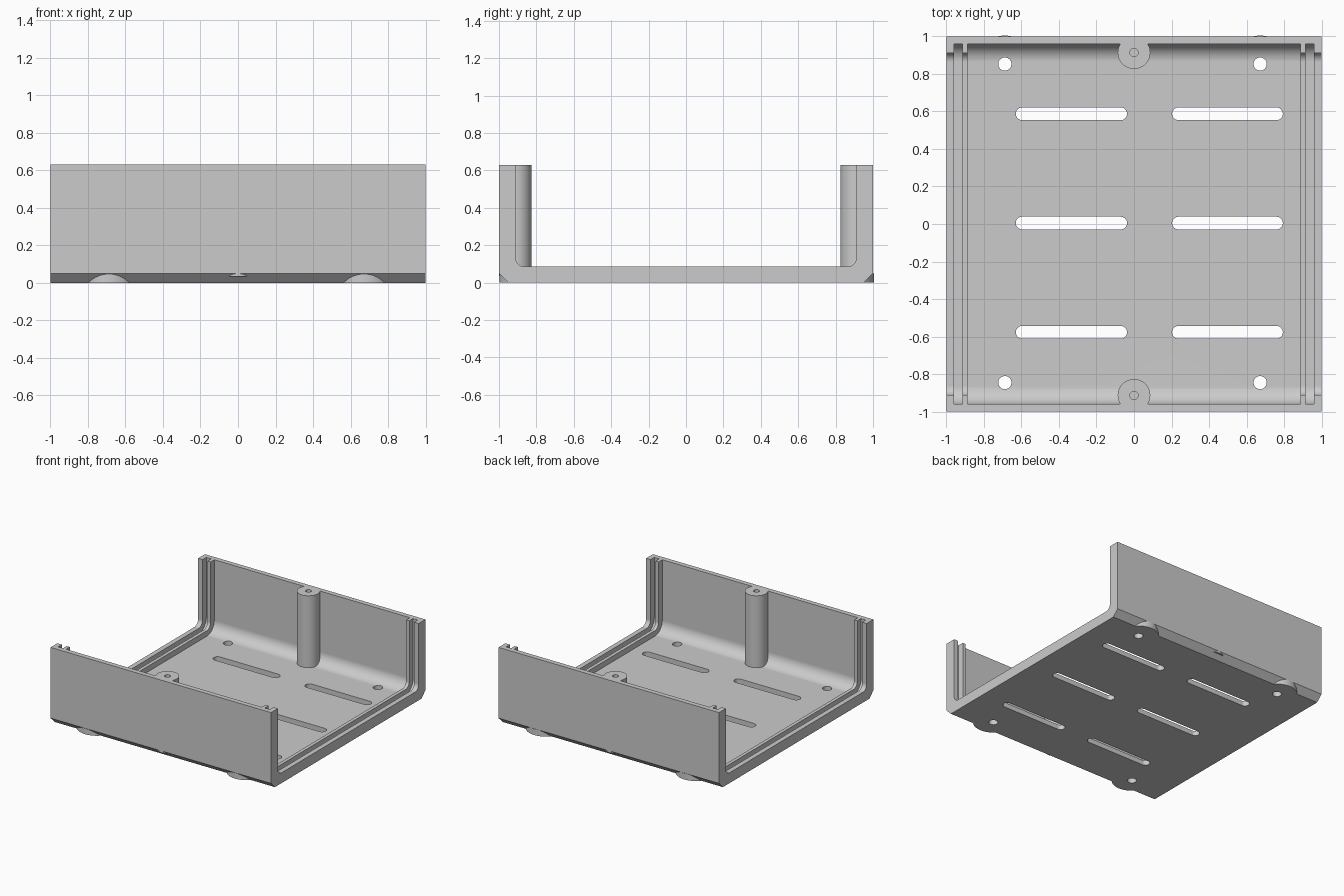
import bpy, bmesh
from math import cos, sin, pi, radians
from mathutils import Vector

cube = bpy.data.objects.get("Cube")
if cube:
    bpy.data.objects.remove(cube, do_unlink=True)

grey = bpy.data.materials.new("grey_plastic")
grey.use_nodes = True
COLOUR = (0.6, 0.6, 0.6, 1)
grey.diffuse_color = COLOUR
for node in grey.node_tree.nodes:
    if node.type == 'BSDF_PRINCIPLED':
        node.inputs["Base Color"].default_value = COLOUR

HEIGHT = 0.63


def prism(name, outline, low, high, axis):
    """Extrude an outline: (y, z) points along X, or (x, y) points along Z."""
    bm = bmesh.new()
    place = (lambda a, b: (low, a, b)) if axis == 'X' else (lambda a, b: (a, b, low))
    face = bm.faces.new([bm.verts.new(place(a, b)) for a, b in outline])
    out = bmesh.ops.extrude_face_region(bm, geom=[face])
    shift = Vector((high - low, 0, 0)) if axis == 'X' else Vector((0, 0, high - low))
    moved = [v for v in out["geom"] if isinstance(v, bmesh.types.BMVert)]
    bmesh.ops.translate(bm, verts=moved, vec=shift)
    bmesh.ops.recalc_face_normals(bm, faces=bm.faces[:])
    mesh = bpy.data.meshes.new(name)
    bm.to_mesh(mesh)
    bm.free()
    mesh.materials.append(grey)
    obj = bpy.data.objects.new(name, mesh)
    bpy.context.collection.objects.link(obj)
    return obj


def arc(cx, cy, r, start, end, steps):
    angles = [radians(start + (end - start) * i / steps) for i in range(steps + 1)]
    return [(cx + r * cos(a), cy + r * sin(a)) for a in angles]


def cylinder(name, x, y, r, low, high, sides=48):
    return prism(name, arc(x, y, r, 0, 360, sides)[:-1], low, high, 'Z')


def cavity(half, floor, r, low, high):
    """Cutter for the inside of the channel, with rounded floor corners."""
    left = arc(r - half, floor + r, r, 180, 270, 10)
    right = arc(half - r, floor + r, r, 270, 360, 10)
    outline = [(-half, 0.9)] + left + right + [(half, 0.9)]
    return prism("cavity_cutter", outline, low, high, 'X')


def combine(target, tool, operation='DIFFERENCE'):
    mod = target.modifiers.new("boolean", 'BOOLEAN')
    mod.operation = operation
    mod.solver = 'EXACT'
    mod.object = tool
    bpy.ops.object.select_all(action='DESELECT')
    bpy.context.view_layer.objects.active = target
    target.select_set(True)
    bpy.ops.object.modifier_apply(modifier=mod.name)
    bpy.data.objects.remove(tool, do_unlink=True)


def finish(obj):
    bpy.ops.object.select_all(action='DESELECT')
    bpy.context.view_layer.objects.active = obj
    obj.select_set(True)
    bpy.ops.object.shade_smooth_by_angle(angle=radians(30))
    obj.modifiers.new("flat_faces", 'WEIGHTED_NORMAL').keep_sharp = True


# Outer channel with chamfered lower edges
outer = [(-1, HEIGHT), (-1, 0.05), (-0.95, 0), (0.95, 0), (1, 0.05), (1, HEIGHT)]
shell = prism("enclosure_base", outer, -1, 1, 'X')

# Round feet merged into the chamfers
screw_spots = [(x, y) for x in (-0.688, 0.672) for y in (-0.845, 0.852)]
for x, y in screw_spots:
    combine(shell, cylinder("foot", x, y, 0.152, 0, 0.05, 64), 'UNION')

# Inside opening, then the deeper middle and the two panel grooves
combine(shell, cavity(0.912, 0.085, 0.05, -1.1, 1.1))
for low, high in ((-0.96, -0.915), (-0.887, 0.887), (0.915, 0.96)):
    combine(shell, cavity(0.96, 0.04, 0.095, low, high))

# Screw holes through the feet
for x, y in screw_spots:
    combine(shell, cylinder("hole_cutter", x, y, 0.035, -0.1, 0.2, 32))

# Ventilation slots
SLOT_R = 0.034
for x0, x1 in ((-0.63, -0.037), (0.203, 0.793)):
    for y in (-0.577, 0.005, 0.587):
        outline = (arc(x1 - SLOT_R, y, SLOT_R, -90, 90, 12)
                   + arc(x0 + SLOT_R, y, SLOT_R, 90, 270, 12))
        combine(shell, prism("slot_cutter", outline, -0.1, 0.2, 'Z'))
finish(shell)

# Screw posts against the middle of each wall
for name, side in (("front_screw_post", -1), ("back_screw_post", 1)):
    post = cylinder(name, 0, side * 0.913, 0.0868, 0.035, HEIGHT)
    combine(post, cylinder("bore_cutter", 0, side * 0.913, 0.022, 0.1, 0.8, 24))
    finish(post)
